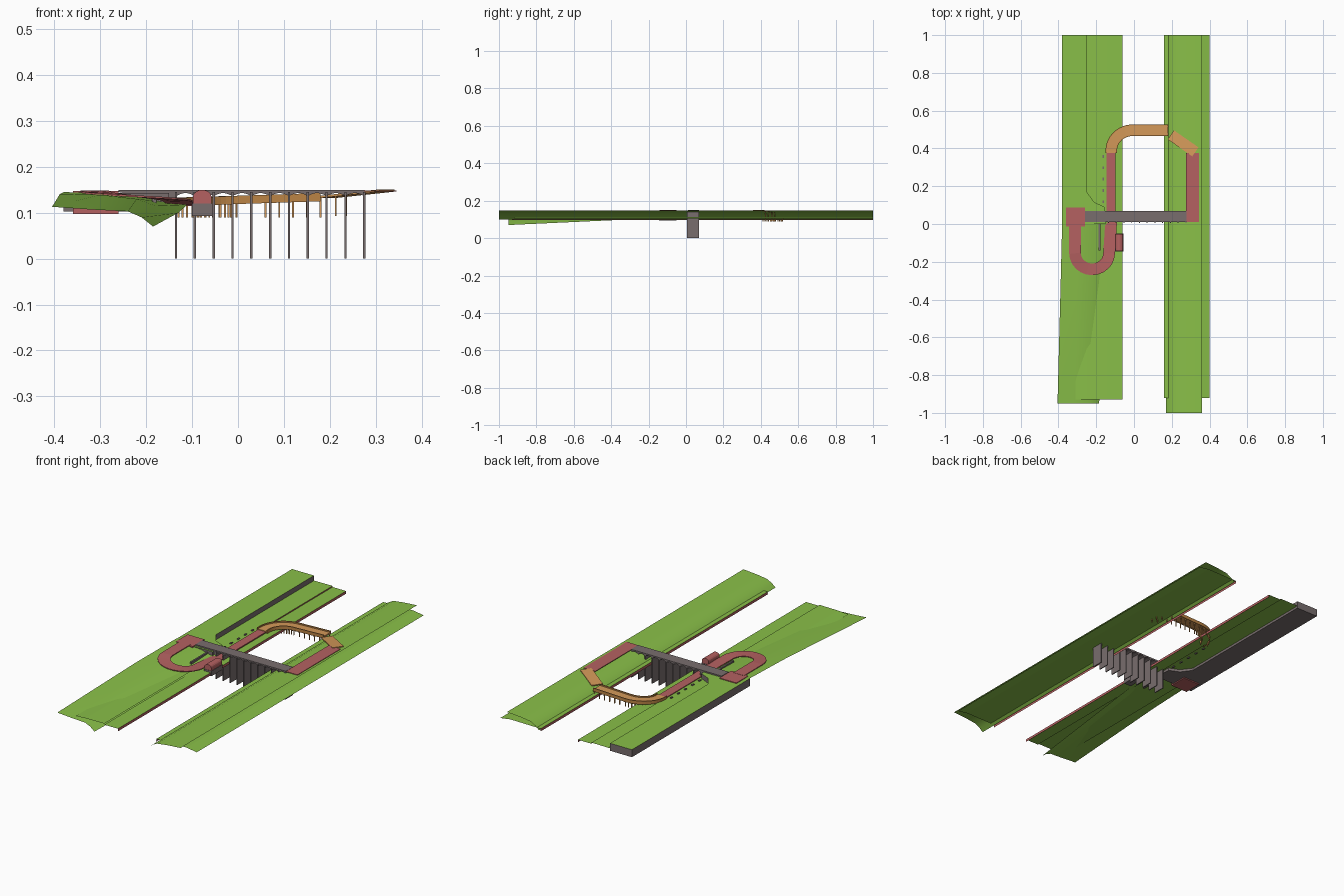
import bpy, bmesh, math
from mathutils import Vector

old = bpy.data.objects.get("Cube")
if old:
    bpy.data.objects.remove(old, do_unlink=True)


def material(name, rgb):
    m = bpy.data.materials.new(name)
    m.use_nodes = True
    col = (*rgb, 1)
    m.diffuse_color = col
    m.node_tree.nodes["Principled BSDF"].inputs["Base Color"].default_value = col
    return m


GRASS = material("grass green", (0.25, 0.52, 0.065))
STONE = material("stone grey", (0.19, 0.155, 0.155))
BRICK = material("brick red", (0.46, 0.12, 0.12))
WOOD = material("wood orange", (0.66, 0.32, 0.10))
DARKWOOD = material("dark wood", (0.50, 0.23, 0.06))


def build(name, verts, faces, mats, solid=True):
    me = bpy.data.meshes.new(name)
    me.from_pydata(verts, [], faces)
    for m in mats:
        me.materials.append(m)
    if solid:
        bm = bmesh.new()
        bm.from_mesh(me)
        bmesh.ops.recalc_face_normals(bm, faces=bm.faces)
        bm.to_mesh(me)
        bm.free()
    ob = bpy.data.objects.new(name, me)
    bpy.context.scene.collection.objects.link(ob)
    return ob


def sheet(name, rows, mat):
    """Open skin through rows of points, facing up when rows run from -y to +y."""
    n = len(rows[0])
    verts = [p for r in rows for p in r]
    faces = [(i * n + j, i * n + j + 1, (i + 1) * n + j + 1, (i + 1) * n + j)
             for i in range(len(rows) - 1) for j in range(n - 1)]
    return build(name, verts, faces, [mat], solid=False)


def strip(name, profile, y0, y1, mat):
    return sheet(name, [[(x, y, z) for x, z in profile] for y in (y0, y1)], mat)


def prism(name, outline, axis, a, b, mats):
    """Closed outline swept from a to b; axis is 'z' for plans, 'y' or 'x' for sections."""
    put = {"z": lambda u, v, w: (u, v, w), "y": lambda u, v, w: (u, w, v),
           "x": lambda u, v, w: (w, u, v)}[axis]
    n = len(outline)
    verts = [put(u, v, w) for w in (a, b) for u, v in outline]
    faces = [tuple(range(n)), tuple(range(n, 2 * n))]
    faces += [(i, (i + 1) % n, n + (i + 1) % n, n + i) for i in range(n)]
    return build(name, verts, faces, mats)


def box(name, x0, x1, y0, y1, z0, z1, mat):
    return prism(name, [(x0, y0), (x1, y0), (x1, y1), (x0, y1)], "z", z0, z1, [mat])


def side_of(pts, i):
    d = Vector(pts[min(i + 1, len(pts) - 1)]) - Vector(pts[max(i - 1, 0)])
    return Vector((d.y, -d.x, 0)).normalized()


def ribbon(name, pts, width, thick, mat, shift=0, lift=0):
    """Slab following a centre line, with its top at the line plus lift."""
    verts, faces = [], []
    for i, p in enumerate(pts):
        s = side_of(pts, i)
        for off, dz in ((-1, 0), (1, 0), (1, -thick), (-1, -thick)):
            verts.append(Vector(p) + s * (shift + off * width / 2) + Vector((0, 0, lift + dz)))
    for i in range(len(pts) - 1):
        k = i * 4
        faces += [(k + j, k + (j + 1) % 4, k + 4 + (j + 1) % 4, k + 4 + j) for j in range(4)]
    e = len(verts) - 4
    faces += [(0, 1, 2, 3), (e, e + 1, e + 2, e + 3)]
    return build(name, verts, faces, [mat])


# Right bank: low ground, rising mound, brick quay edge
strip("right_low_ground", [(0.16, 0.111), (0.34, 0.113), (0.40, 0.104)], -0.92, 1, GRASS)
mound = strip("right_mound", [(0.17, 0.10), (0.19, 0.117), (0.22, 0.133), (0.28, 0.141),
                              (0.36, 0.147)], -1, 1, GRASS)
strip("right_quay_edge", [(0.16, 0.097), (0.1601, 0.111)], -0.92, 1, BRICK)

# Left bank: two-level quay with brick risers
strip("left_upper_quay", [(-0.31, 0.112), (-0.25, 0.116), (-0.14, 0.117)], -0.93, 1, GRASS)
strip("left_lower_quay", [(-0.14, 0.111), (-0.06, 0.111)], -0.93, 1, GRASS)
strip("left_quay_riser", [(-0.14, 0.117), (-0.1399, 0.111)], 0, 1, BRICK)
strip("left_quay_edge", [(-0.06, 0.111), (-0.0599, 0.097)], -0.93, 1, BRICK)

# Left bank: sloping ground that falls away to the front
slopes = [
    (-0.95, [(-0.405, 0.113), (-0.32, 0.107), (-0.24, 0.103), (-0.21, 0.09), (-0.185, 0.07)]),
    (-0.30, [(-0.388, 0.141), (-0.30, 0.139), (-0.22, 0.130), (-0.18, 0.115), (-0.13, 0.10)]),
    (0.02, [(-0.38, 0.145), (-0.30, 0.143), (-0.22, 0.138), (-0.17, 0.125), (-0.11, 0.118)]),
]
slope = sheet("left_slope", [[(x, y, z) for x, z in prof] for y, prof in slopes], GRASS)
for ob in (mound, slope):
    ob.data.shade_smooth()

# Left bank: stone terrace with a grass top
terrace = prism("left_terrace",
                [(-0.38, 0), (-0.15, 0), (-0.155, 0.09), (-0.21, 0.115), (-0.25, 0.17),
                 (-0.25, 1), (-0.38, 1)], "z", 0.103, 0.143, [STONE, GRASS])
for f in terrace.data.polygons:
    f.material_index = int(f.normal.z > 0.5)

# Brick paths
box("terrace_platform", -0.36, -0.26, -0.012, 0.088, 0.097, 0.147, BRICK)
box("right_path", 0.275, 0.345, 0.01, 0.375, 0.146, 0.149, BRICK)
box("left_path", -0.145, -0.097, 0, 0.385, 0.115, 0.121, BRICK)
loop = [(-0.312, 0, 0.148), (-0.312, -0.15, 0.148)]
for k in range(13):
    a = math.pi + math.pi * k / 12
    loop.append((-0.222 + 0.09 * math.cos(a), -0.155 - 0.085 * math.sin(-a),
                 0.148 - 0.02 * k / 12))
loop += [(-0.127, -0.08, 0.125), (-0.121, 0.01, 0.121)]
ribbon("loop_path", loop, 0.062, 0.004, BRICK)

# Small house on the quay with a rounded roof
box("house_base", -0.10, -0.056, -0.145, -0.05, 0.093, 0.12, STONE)
arch = [(-0.078 + 0.02 * math.cos(math.pi * k / 8),
         0.135 + 0.015 * math.sin(math.pi * k / 8)) for k in range(9)]
prism("house_roof", [(-0.098, 0.12), (-0.058, 0.12)] + arch, "y", -0.143, -0.052, [BRICK])
box("retaining_wall", -0.187, -0.178, -0.14, 0, 0.108, 0.134, STONE)
for k in range(5):
    box("quay_step", -0.168, -0.16, 0.11 + 0.06 * k, 0.125 + 0.06 * k, 0.112, 0.122, STONE)

# Stone viaduct: flat deck with arched underside on thin tall piers
FIRST, STEP, SPANS = -0.135, 0.041, 10
under = []
for s in range(SPANS):
    for k in range(7):
        t = k / 6
        under.append((FIRST + STEP * (s + 0.08 + 0.84 * t),
                      0.138 + 0.005 * math.sin(math.pi * t)))
prism("viaduct_deck", [(-0.26, 0.150), (-0.26, 0.145), (-0.18, 0.132), (-0.137, 0.125)]
      + under + [(0.277, 0.138), (0.277, 0.150)], "y", 0.01, 0.07, [STONE])
for s in range(SPANS + 1):
    x = FIRST + STEP * s
    box("viaduct_pier", x - 0.0025, x + 0.0025, 0.006, 0.07, 0, 0.145, STONE)

# Curved timber walkway with kerbs and paired posts
walk = [(-0.12, 0.375, 0.124)]
for k in range(13):
    a = math.pi - math.pi / 2 * k / 12
    walk.append((-0.003 + 0.117 * math.cos(a), 0.39 + 0.107 * math.sin(a), 0.124 + 0.006 * k / 12))
walk += [(0.03 * k, 0.497, 0.130 + 0.001 * k) for k in range(1, 7)]
ribbon("walkway_deck", walk, 0.056, 0.008, WOOD)
for sgn in (-1, 1):
    ribbon("walkway_kerb", walk, 0.005, 0.018, DARKWOOD, sgn * 0.028, 0.007)
for i in range(3, len(walk)):
    for sgn in (-1, 1):
        p = Vector(walk[i]) + side_of(walk, i) * sgn * 0.02
        box("walkway_post", p.x - 0.002, p.x + 0.002, p.y - 0.002, p.y + 0.002,
            0.09, p.z - 0.004, WOOD)

# Timber ramp up to the right bank
ramp = [(0.195, 0.472, 0.137), (0.325, 0.382, 0.151)]
ribbon("timber_ramp", ramp, 0.058, 0.005, WOOD)
for x, y in ((0.213, 0.44), (0.213, 0.475), (0.236, 0.425), (0.236, 0.46)):
    box("ramp_post", x - 0.002, x + 0.002, y - 0.002, y + 0.002, 0.093, 0.136, WOOD)
